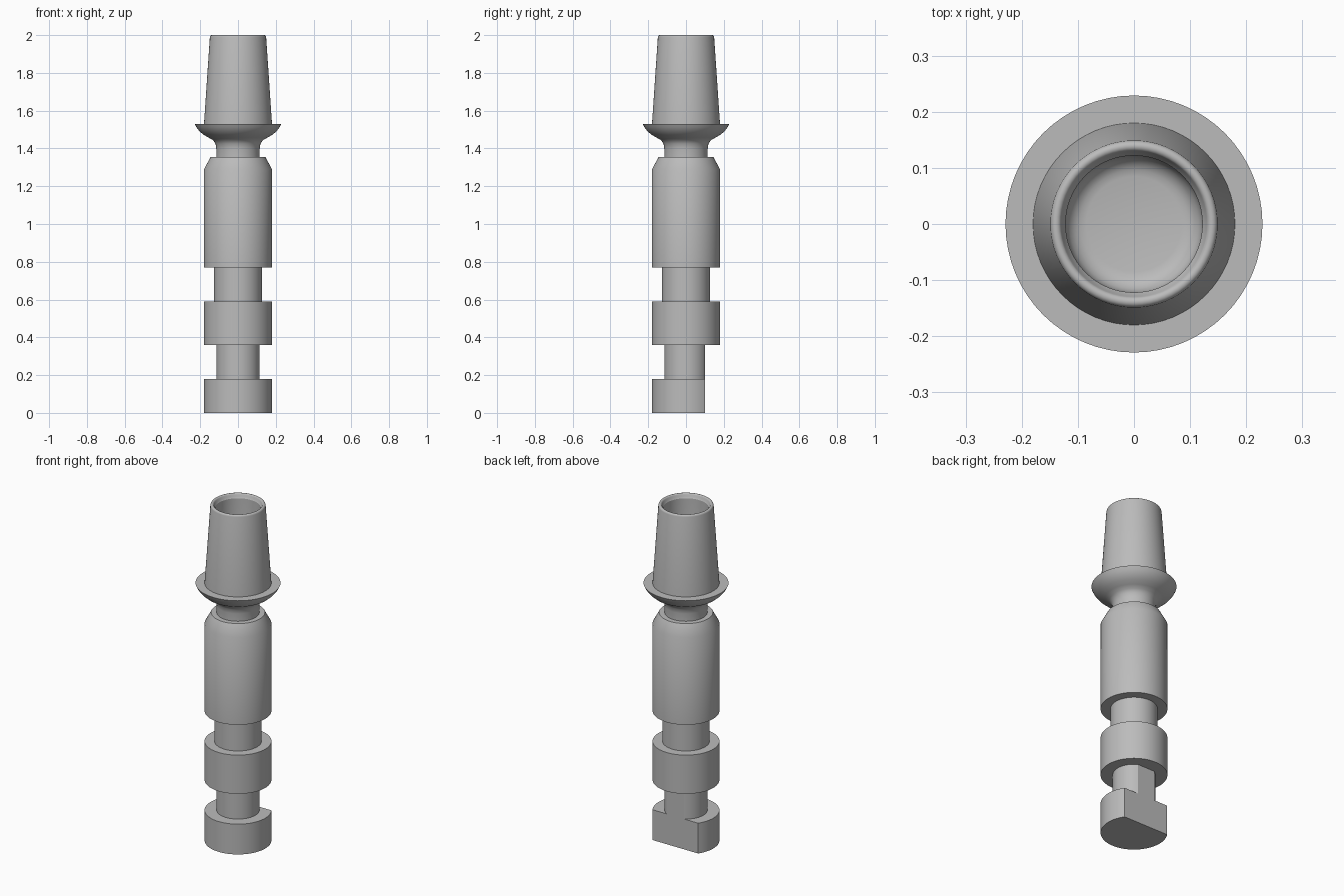
import bpy
import bmesh
from math import cos, sin, pi
from mathutils import Matrix, Vector

cube = bpy.data.objects.get("Cube")
if cube:
    bpy.data.objects.remove(cube, do_unlink=True)

SIDES = 64
FLAT_Y = 0.10
FOOT_TOP = 0.36

grey = bpy.data.materials.new("plain grey")
grey.use_nodes = True
colour = (0.5, 0.5, 0.5, 1)
grey.diffuse_color = colour
grey.node_tree.nodes["Principled BSDF"].inputs["Base Color"].default_value = colour


def lathe(profile):
    """Turn a (radius, height) outline around the z axis."""
    bm = bmesh.new()
    verts = [bm.verts.new((r, 0, z)) for r, z in profile]
    edges = [bm.edges.new(pair) for pair in zip(verts, verts[1:])]
    bmesh.ops.spin(bm, geom=verts + edges, cent=(0, 0, 0), axis=(0, 0, 1),
                   angle=2 * pi, steps=SIDES, use_merge=True)
    bmesh.ops.remove_doubles(bm, verts=bm.verts[:], dist=0.0001)
    bmesh.ops.recalc_face_normals(bm, faces=bm.faces[:])
    return bm


def finish(name, bm):
    mesh = bpy.data.meshes.new(name)
    bm.to_mesh(mesh)
    bm.free()
    mesh.materials.append(grey)
    obj = bpy.data.objects.new(name, mesh)
    bpy.context.collection.objects.link(obj)
    bpy.ops.object.select_all(action="DESELECT")
    obj.select_set(True)
    bpy.context.view_layer.objects.active = obj
    bpy.ops.object.shade_smooth_by_angle(angle=pi / 6)


# Foot and lower neck, sliced flat at the back
foot = lathe([(0, 0), (0.18, 0), (0.18, 0.18), (0.115, 0.18),
              (0.115, FOOT_TOP), (0, FOOT_TOP)])
cut = bmesh.ops.bisect_plane(foot, geom=foot.verts[:] + foot.edges[:] + foot.faces[:],
                             plane_co=(0, FLAT_Y, 0), plane_no=(0, 1, 0),
                             clear_outer=True)
rim = [e for e in foot.edges if e.is_boundary]
bmesh.ops.triangle_fill(foot, edges=rim, use_beauty=True)
# The joint with the ring above stays open
joint = [f for f in foot.faces if all(v.co.z > FOOT_TOP - 0.001 for v in f.verts)]
bmesh.ops.delete(foot, geom=joint, context="FACES")
bmesh.ops.recalc_face_normals(foot, faces=foot.faces[:])
finish("flat_backed_foot", foot)

# Middle ring, groove and main barrel with its sloped shoulder
finish("barrel_and_ring", lathe([
    (0, FOOT_TOP), (0.18, FOOT_TOP), (0.18, 0.59), (0.127, 0.59),
    (0.127, 0.77), (0.18, 0.77), (0.18, 1.29), (0.145, 1.355), (0, 1.355)]))

# Upper neck, flared collar, tapered sleeve and blind bore
neck_and_flare = [(0.115, 1.355), (0.115, 1.40), (0.119, 1.425), (0.132, 1.444),
                  (0.155, 1.457), (0.182, 1.472), (0.205, 1.492),
                  (0.220, 1.512), (0.229, 1.53)]
sleeve = [(0.18, 1.53), (0.149, 1.99)]
lip = [(0.139 + 0.0095 * cos(a), 1.9905 + 0.0095 * sin(a))
       for a in (i * pi / 8 for i in range(1, 8))]
bore = [(0.128, 1.985), (0.122, 1.975), (0.122, 1.56)]
bore_floor = [(0.085 + 0.037 * cos(a), 1.56 - 0.04 * sin(a))
              for a in (i * pi / 10 for i in range(1, 6))]
finish("collar_and_sleeve", lathe(neck_and_flare + sleeve + lip + bore
                                  + bore_floor + [(0, 1.515)]))
